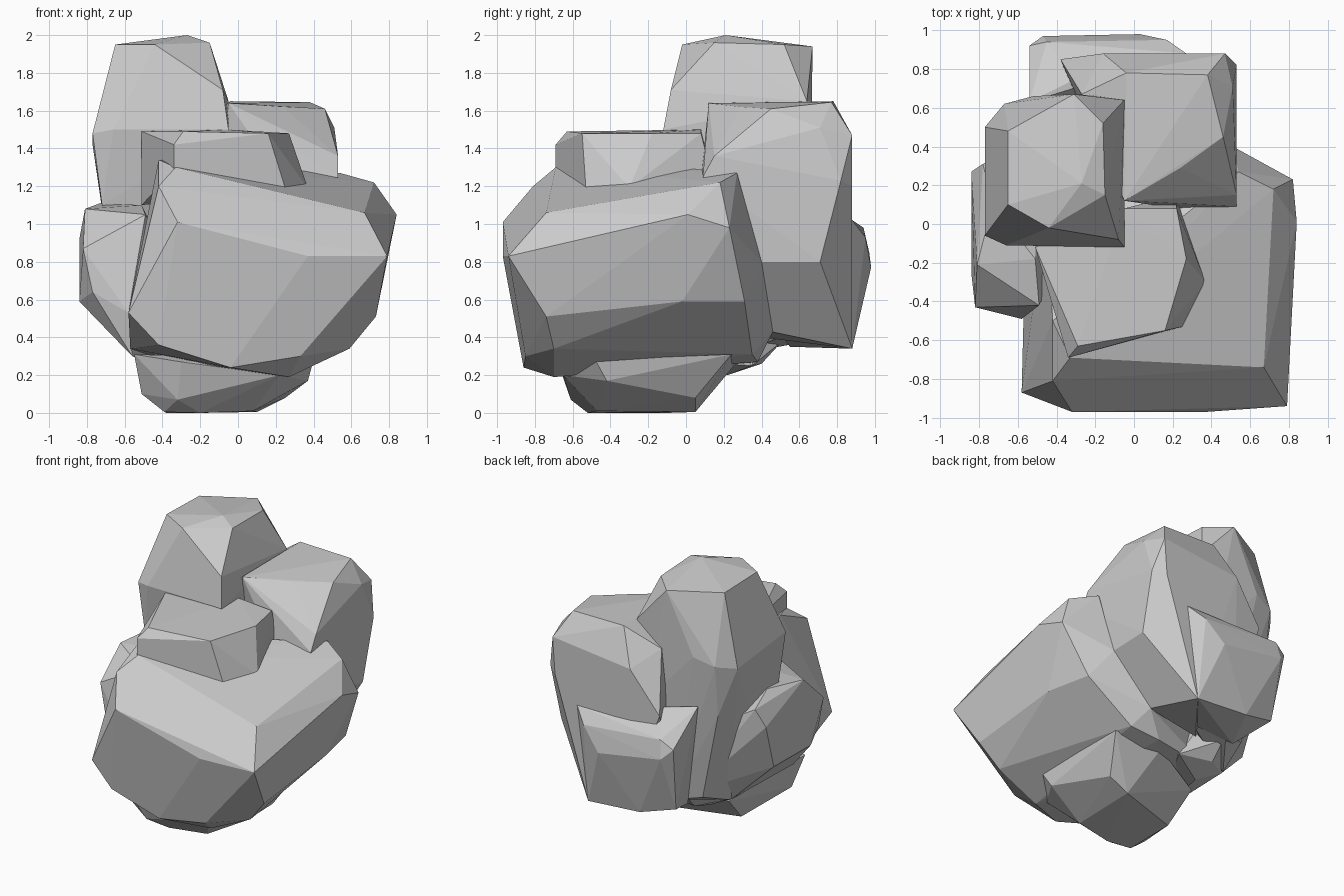
import bpy, bmesh


def rock(name, corners):
    """A faceted boulder: the convex hull of a few corner points."""
    bm = bmesh.new()
    for c in corners:
        bm.verts.new(c)
    bmesh.ops.convex_hull(bm, input=bm.verts[:])
    loose = [v for v in bm.verts if not v.link_faces]
    bmesh.ops.delete(bm, geom=loose, context='VERTS')
    bmesh.ops.dissolve_limit(bm, angle_limit=0.03, verts=bm.verts[:], edges=bm.edges[:])
    bmesh.ops.recalc_face_normals(bm, faces=bm.faces[:])
    me = bpy.data.meshes.new(name)
    bm.to_mesh(me)
    bm.free()
    ob = bpy.data.objects.new(name, me)
    bpy.context.collection.objects.link(ob)
    return ob


# Large front boulder
rock("main_boulder", [
    (.79, -.94, .83), (.37, -.97, .83), (-.32, -.97, 1.01), (.67, -.74, 1.06),
    (.84, .01, 1.05), (.72, .18, 1.22), (.82, .23, .98), (-.42, -.81, 1.2),
    (-.33, -.69, 1.30), (-.42, -.5, 1.34), (-.58, -.87, .53), (-.42, -.87, .36),
    (.73, -.74, .51), (.73, -.02, .59), (.66, .31, .59), (-.04, -.86, .24),
    (.33, -.85, .30), (.27, -.7, .19), (.59, -.7, .34), (.32, .35, .31),
    (.24, .46, .43), (.51, .40, .80), (.54, .27, 1.27), (-.57, -.47, .34),
    (-.4, .3, .26), (.1, .38, .27), (-.45, .1, 1.1)])

# Small foot stone the pile stands on
rock("base_stone", [
    (-.55, -.6, .31), (-.51, -.5, .10), (-.39, -.5, .005), (-.32, -.61, .07),
    (-.30, -.68, .27), (-.2, -.52, 0), (.08, -.47, .01), (.37, -.42, .17),
    (.40, -.48, .28), (.22, -.65, .2), (.25, .05, .08), (.36, .24, .31),
    (-.38, -.1, 0), (.1, .05, .005), (-.42, .1, .2), (0, .28, .28)])

# Tall boulder at the back left
rock("tall_boulder", [
    (-.65, .10, 1.95), (-.44, -.02, 1.95), (-.27, .21, 2.0), (-.15, .15, 1.96),
    (-.16, .52, 1.95), (-.31, .67, 1.94), (-.65, .48, 1.94), (-.77, .5, 1.42),
    (-.77, -.06, 1.48), (-.66, -.11, 1.5), (-.05, -.12, 1.5), (-.08, -.08, 1.71),
    (-.05, .64, 1.65), (-.67, .62, 1.45), (-.52, .66, 1.5), (-.72, .3, 1.08),
    (-.72, -.05, 1.1), (-.66, .57, 1.07), (-.15, .66, 1.1), (-.5, .52, .41),
    (-.55, .27, .31), (-.3, .6, .37), (-.1, .5, .4), (-.1, -.05, 1.1)])

# Upright boulder at the back right
rock("back_boulder", [
    (-.05, .12, 1.64), (.24, .29, 1.62), (.38, .77, 1.645), (-.04, .78, 1.65),
    (.46, .45, 1.61), (.51, .71, 1.51), (.47, .88, 1.47), (.53, .82, 1.23),
    (.53, .15, 1.36), (.53, .09, 1.25), (.22, .08, 1.25), (-.16, .88, 1.4),
    (.52, .71, .80), (.18, .88, .34), (.24, .45, .43), (.51, .4, .8),
    (.45, .88, 1.2), (-.27, .67, 1.5), (-.15, .87, .5), (-.38, .85, 1.1),
    (-.2, .4, .4)])

# Flat slab lying on the front boulder
rock("top_slab", [
    (-.51, -.12, 1.49), (-.29, -.63, 1.49), (-.34, -.69, 1.42), (-.34, -.69, 1.28),
    (.16, -.55, 1.48), (.14, -.55, 1.43), (.25, -.53, 1.19), (.27, -.18, 1.48),
    (.37, -.3, 1.19), (.22, .08, 1.48), (-.05, .08, 1.5), (-.51, -.12, 1.1),
    (.22, .15, 1.2)])

# Wedge stone on the left side
rock("side_stone", [
    (-.84, .27, .92), (-.78, .31, 1.05), (-.81, -.21, 1.08), (-.73, .1, 1.11),
    (-.51, -.18, 1.1), (-.49, -.42, 1.05), (-.82, -.43, .87), (-.84, -.25, .59),
    (-.77, -.44, .64), (-.58, -.49, .53), (-.82, .15, .58), (-.5, .4, .9),
    (-.56, -.45, .3), (-.55, .25, .31), (-.35, .22, .2), (-.35, .4, .26),
    (-.35, .51, .38), (-.1, .35, .25)])

# Low stone at the back
rock("rear_stone", [
    (-.54, .92, .92), (-.47, .97, .85), (-.45, .94, .98), (.03, .98, .77),
    (.17, .95, .93), (.27, .88, 1.02), (-.54, .63, 1.13), (-.3, .75, 1.1),
    (-.5, .83, .44), (-.24, .88, .37), (.18, .88, .34), (-.4, .55, .35),
    (.1, .5, .42)])
